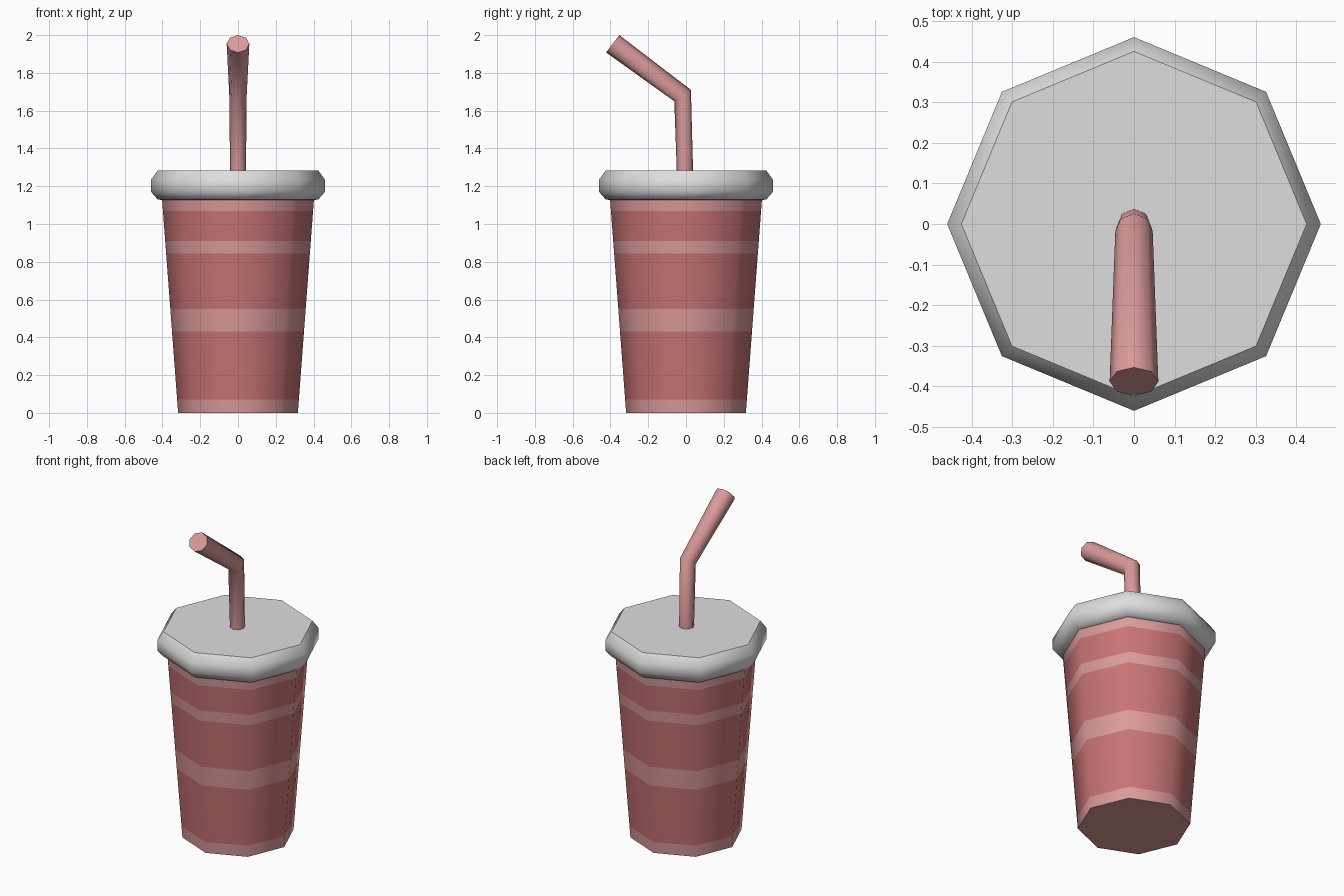
import bpy, bmesh, math
from mathutils import Vector

cube = bpy.data.objects.get("Cube")
if cube:
    bpy.data.objects.remove(cube)

SIDES = 8


def material(name, rgb):
    mat = bpy.data.materials.new(name)
    mat.use_nodes = True
    mat.diffuse_color = (*rgb, 1)
    mat.node_tree.nodes["Principled BSDF"].inputs["Base Color"].default_value = (*rgb, 1)
    return mat


RED = material("cup red", (0.58, 0.175, 0.175))
PINK = material("pale pink", (0.70, 0.325, 0.32))
GREY = material("lid pale grey", (0.74, 0.73, 0.73))


def loft(name, rings, mats, band_mats, smooth_angle):
    """Join octagonal rings (centre, half-axis u, half-axis v) and cap both ends."""
    bm = bmesh.new()
    loops = []
    for centre, u, v in rings:
        turns = [math.tau * i / SIDES for i in range(SIDES)]
        loops.append([bm.verts.new(Vector(centre) + Vector(u) * math.cos(a)
                                   + Vector(v) * math.sin(a)) for a in turns])
    for low, high, index in zip(loops, loops[1:], band_mats):
        for i in range(SIDES):
            j = (i + 1) % SIDES
            bm.faces.new((low[i], low[j], high[j], high[i])).material_index = index
    bm.faces.new(loops[0][::-1]).material_index = band_mats[0]
    bm.faces.new(loops[-1]).material_index = band_mats[-1]
    bmesh.ops.recalc_face_normals(bm, faces=bm.faces)
    mesh = bpy.data.meshes.new(name)
    bm.to_mesh(mesh)
    bm.free()
    for mat in mats:
        mesh.materials.append(mat)
    obj = bpy.data.objects.new(name, mesh)
    bpy.context.collection.objects.link(obj)
    bpy.ops.object.select_all(action='DESELECT')
    obj.select_set(True)
    bpy.context.view_layer.objects.active = obj
    bpy.ops.object.shade_smooth_by_angle(angle=math.radians(smooth_angle))
    return obj


def upright(r, z):
    return (0, 0, z), (r, 0, 0), (0, r, 0)


# Tapered cup, with alternating pink and red bands
levels = [0, 0.07, 0.43, 0.55, 0.845, 0.91, 1.07, 1.135]
cup_rings = [upright(0.317 + 0.085 * z / 1.13, z) for z in levels]
loft("cup", cup_rings, [PINK, RED], [i % 2 for i in range(len(levels) - 1)], 50)

# Lid with a rounded rim
lid_profile = [(0.39, 1.125), (0.425, 1.13), (0.46, 1.17), (0.46, 1.235), (0.425, 1.283)]
loft("lid", [upright(r, z) for r, z in lid_profile], [GREY], [0] * 4, 50)

# Bent straw, widening towards its tip
straw_rings = [
    ((0, -0.005, 1.26), (0.042, 0, 0), (0, 0.043, 0)),
    ((0, -0.018, 1.68), (0.046, 0, 0), (0, 0.044, 0.03)),
    ((0, -0.388, 1.954), (0.06, 0, 0), (0, 0.035, 0.046)),
]
loft("straw", straw_rings, [PINK], [0, 0], 60)
